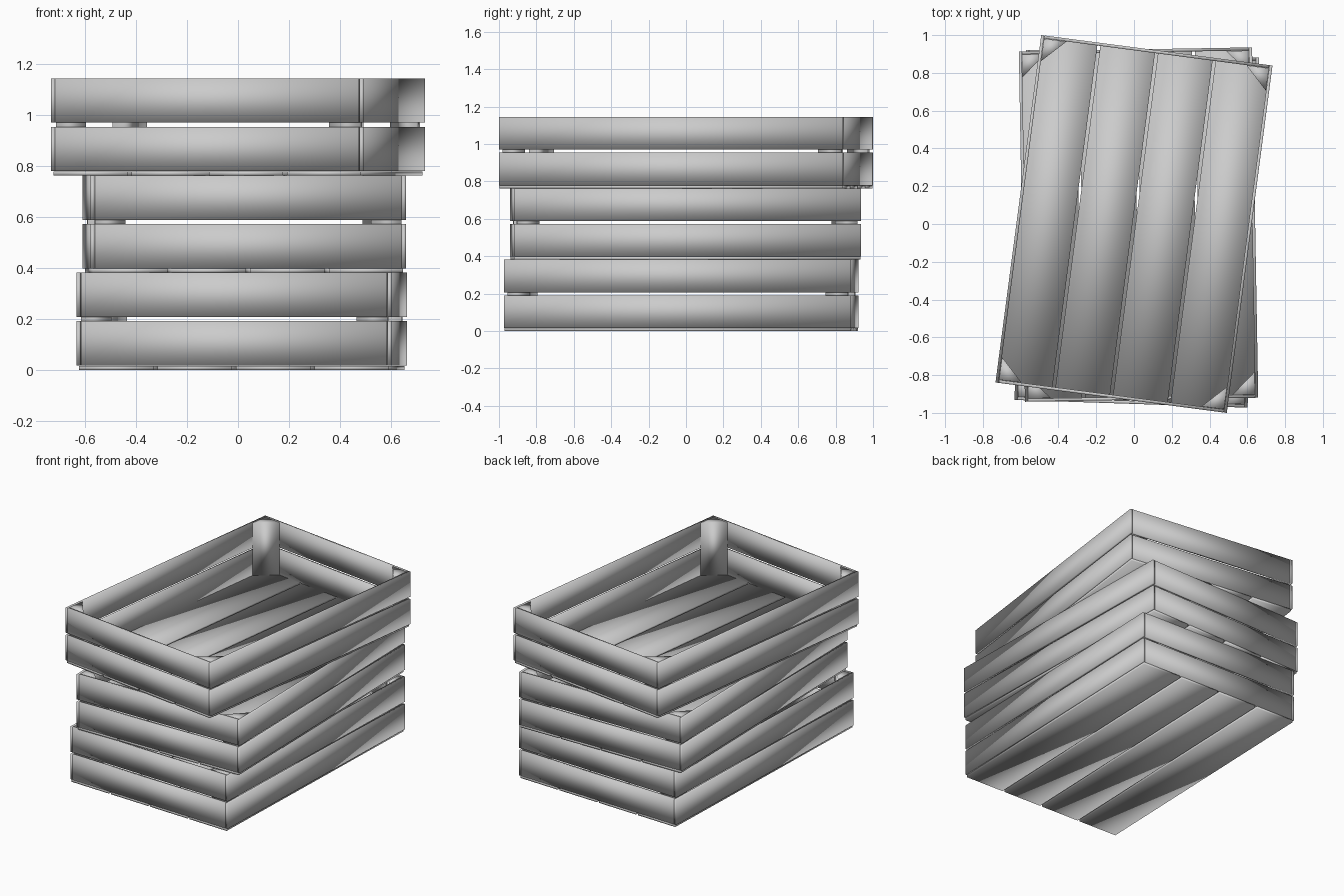
import bpy, bmesh
from math import radians
from mathutils import Matrix, Vector

if "Cube" in bpy.data.objects:
    bpy.data.objects.remove(bpy.data.objects["Cube"])

W, L, T = 1.235, 1.855, 0.016        # crate width, length, slat thickness
SLAT_H, FLOOR_T, GAP = 0.174, 0.017, 0.016
PITCH = FLOOR_T + 2 * SLAT_H + GAP   # height of one crate
LEG = 0.12                           # leg of the triangular corner post


def prism(name, outline, z0, z1, place):
    """Extrude a flat outline from z0 to z1, smooth shaded, placed with its crate."""
    bm = bmesh.new()
    base = bm.faces.new([bm.verts.new((x, y, z0)) for x, y in outline])
    top = bmesh.ops.extrude_face_region(bm, geom=[base])["geom"]
    bmesh.ops.translate(bm, vec=Vector((0, 0, z1 - z0)),
                        verts=[v for v in top if isinstance(v, bmesh.types.BMVert)])
    bmesh.ops.recalc_face_normals(bm, faces=bm.faces)
    for f in bm.faces:
        f.smooth = True
    me = bpy.data.meshes.new(name)
    bm.to_mesh(me)
    bm.free()
    ob = bpy.data.objects.new(name, me)
    ob.matrix_world = place
    bpy.context.collection.objects.link(ob)
    return ob


def board(name, cx, cy, sx, sy, z0, z1, place):
    x, y = sx / 2, sy / 2
    prism(name, [(cx - x, cy - y), (cx + x, cy - y), (cx + x, cy + y), (cx - x, cy + y)],
          z0, z1, place)


def crate(label, x, y, z, angle):
    place = Matrix.Translation((x, y, z)) @ Matrix.Rotation(radians(angle), 4, 'Z')
    # floor boards
    fw, fgap = W - 0.02, 0.016
    bw = (fw - 3 * fgap) / 4
    for i in range(4):
        board(f"{label}_floor_board", (i - 1.5) * (bw + fgap), 0, bw, L - 0.004,
              0, FLOOR_T - 0.001, place)
    # two rows of wall slats: long sides run full length, ends fit between
    for row in range(2):
        z0 = FLOOR_T + row * (SLAT_H + GAP)
        for s in (-1, 1):
            board(f"{label}_side_slat", s * (W - T) / 2, 0, T, L, z0, z0 + SLAT_H, place)
            board(f"{label}_end_slat", 0, s * (L - T) / 2, W - 2 * T - 0.002, T,
                  z0, z0 + SLAT_H, place)
    # triangular corner posts
    for sx in (-1, 1):
        for sy in (-1, 1):
            px, py = sx * (W / 2 - T - 0.001), sy * (L / 2 - T - 0.001)
            prism(f"{label}_corner_post",
                  [(px, py), (px - sx * LEG, py), (px, py - sy * LEG)],
                  FLOOR_T, PITCH, place)


# stack of three loosely turned crates
crate("bottom_crate", 0.015, -0.025, 0.0, -1.9)
crate("middle_crate", 0.024, -0.003, PITCH, 1.0)
crate("top_crate", 0.0, 0.0, 2 * PITCH, -7.5)
